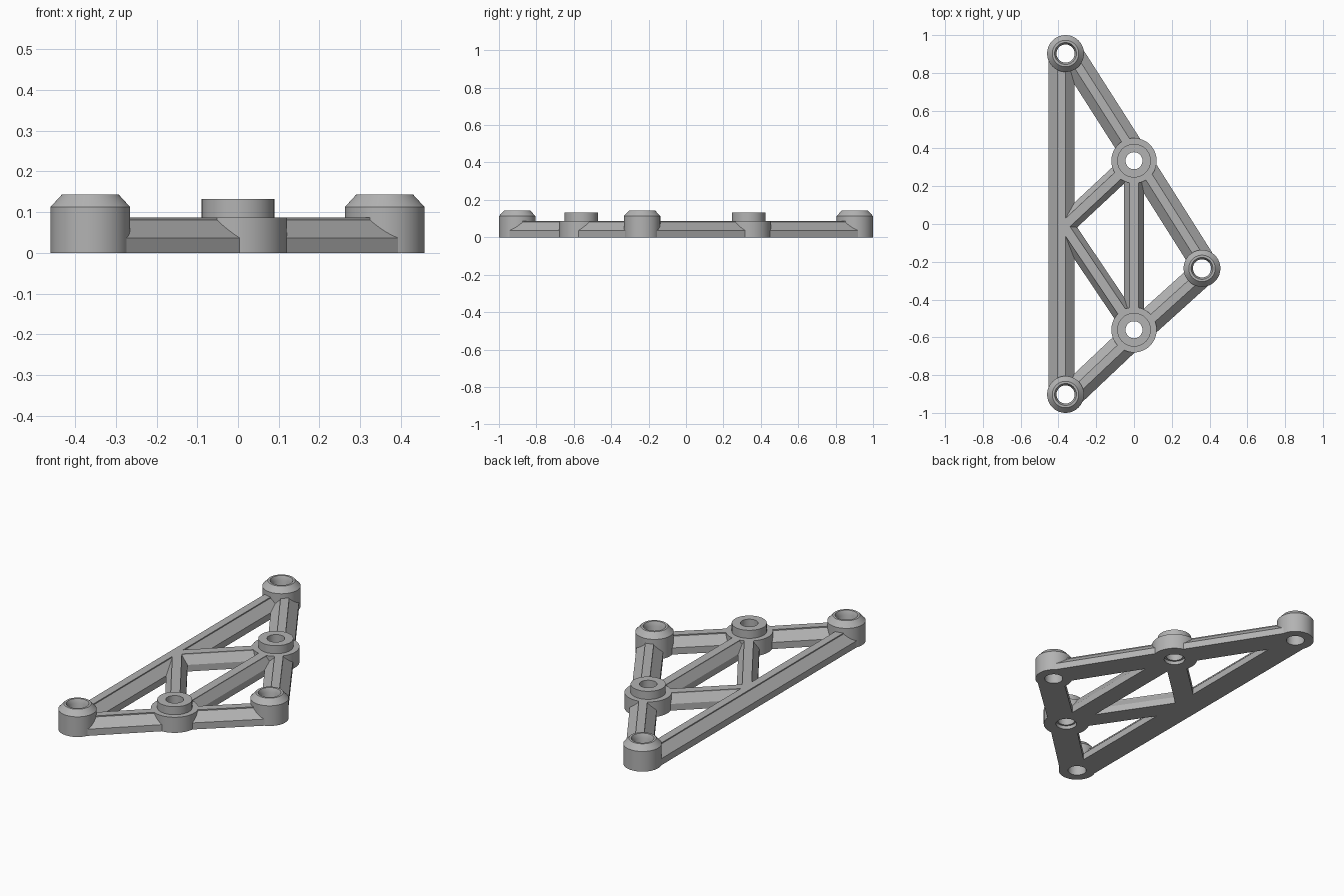
import bpy
import bmesh
import math
from mathutils import Vector

if "Cube" in bpy.data.objects:
    bpy.data.objects.remove(bpy.data.objects["Cube"], do_unlink=True)

grey = bpy.data.materials.new("plain grey")
grey.use_nodes = True
COLOUR = (0.45, 0.45, 0.45, 1)
grey.diffuse_color = COLOUR
grey.node_tree.nodes["Principled BSDF"].inputs["Base Color"].default_value = COLOUR

# Joint centres
BACK = Vector((-0.3625, 0.9025))
FRONT = Vector((-0.3625, -0.9025))
SIDE = Vector((0.36, -0.235))
MID_BACK = Vector((0, 0.335))
MID_FRONT = Vector((0, -0.56))
NODE = Vector((-0.37, -0.01))


def finish(name, bm):
    bmesh.ops.recalc_face_normals(bm, faces=bm.faces)
    mesh = bpy.data.meshes.new(name)
    bm.to_mesh(mesh)
    bm.free()
    mesh.materials.append(grey)
    ob = bpy.data.objects.new(name, mesh)
    bpy.context.collection.objects.link(ob)
    return ob


def activate(ob):
    bpy.ops.object.select_all(action="DESELECT")
    ob.select_set(True)
    bpy.context.view_layer.objects.active = ob


def boss(name, centre, profile, steps=64):
    """Spin a closed (radius, height) outline into a drilled boss."""
    bm = bmesh.new()
    rings = []
    for i in range(steps):
        a = math.tau * i / steps
        rings.append([bm.verts.new((centre.x + r * math.cos(a), centre.y + r * math.sin(a), z))
                      for r, z in profile])
    n = len(profile)
    for i in range(steps):
        p, q = rings[i], rings[(i + 1) % steps]
        for j in range(n):
            k = (j + 1) % n
            bm.faces.new((p[j], q[j], q[k], p[k]))
    ob = finish(name, bm)
    activate(ob)
    bpy.ops.object.shade_smooth_by_angle(angle=math.radians(25))


def bar(name, start, end, half, top, shift=0.0):
    """Bevelled beam with a thin raised lip; shift moves it to its right."""
    along = (end - start).normalized()
    right = Vector((along.y, -along.x))
    side = [(half, 0), (half, 0.037), (top, 0.081), (top, 0.087)]
    section = side + [(-s, z) for s, z in reversed(side)]
    bm = bmesh.new()
    ends = []
    for p in (start, end):
        ends.append([bm.verts.new((*(p + right * (s + shift)), z)) for s, z in section])
    a, b = ends
    bm.faces.new(a)
    bm.faces.new(b)
    for j in range(len(a)):
        k = (j + 1) % len(a)
        bm.faces.new((a[j], a[k], b[k], b[j]))
    return finish(name, bm)


# Bosses
CORNER = [(0.0975, 0), (0.0975, 0.113), (0.07, 0.143), (0.058, 0.143),
          (0.048, 0.12), (0.048, 0)]
MIDDLE = [(0.12, 0), (0.12, 0.087), (0.089, 0.087), (0.089, 0.132),
          (0.045, 0.132), (0.045, 0.02), (0.055, 0.02), (0.055, 0)]
boss("back_corner_boss", BACK, CORNER)
boss("front_corner_boss", FRONT, CORNER)
boss("side_corner_boss", SIDE, CORNER)
boss("back_middle_boss", MID_BACK, MIDDLE)
boss("front_middle_boss", MID_FRONT, MIDDLE)

# Wide outer bars sit slightly outward, slim braces are centred
OUTER = (0.069, 0.022, 0.021)
INNER = (0.053, 0.024)
bars = [
    bar("long_bar", BACK, FRONT, *OUTER),
    bar("back_outer_bar", MID_BACK, BACK, *OUTER),
    bar("back_side_bar", SIDE, MID_BACK, *OUTER),
    bar("front_side_bar", MID_FRONT, SIDE, *OUTER),
    bar("front_outer_bar", FRONT, MID_FRONT, *OUTER),
    bar("centre_brace", MID_FRONT, MID_BACK, *INNER),
    bar("back_brace", NODE, MID_BACK, *INNER),
    bar("front_brace", NODE, MID_FRONT, *INNER),
]

# Clear the drilled holes out of the bars
bm = bmesh.new()
for c in (BACK, FRONT, SIDE, MID_BACK, MID_FRONT):
    made = bmesh.ops.create_cone(bm, cap_ends=True, segments=48, radius1=0.062,
                                 radius2=0.062, depth=0.4)
    bmesh.ops.translate(bm, verts=made["verts"], vec=(c.x, c.y, 0))
cutter = finish("hole_cutter", bm)
cutter.hide_render = True
for ob in bars:
    mod = ob.modifiers.new("holes", "BOOLEAN")
    mod.operation = "DIFFERENCE"
    mod.solver = "EXACT"
    mod.object = cutter
    activate(ob)
    bpy.ops.object.modifier_apply(modifier="holes")
bpy.data.objects.remove(cutter, do_unlink=True)
